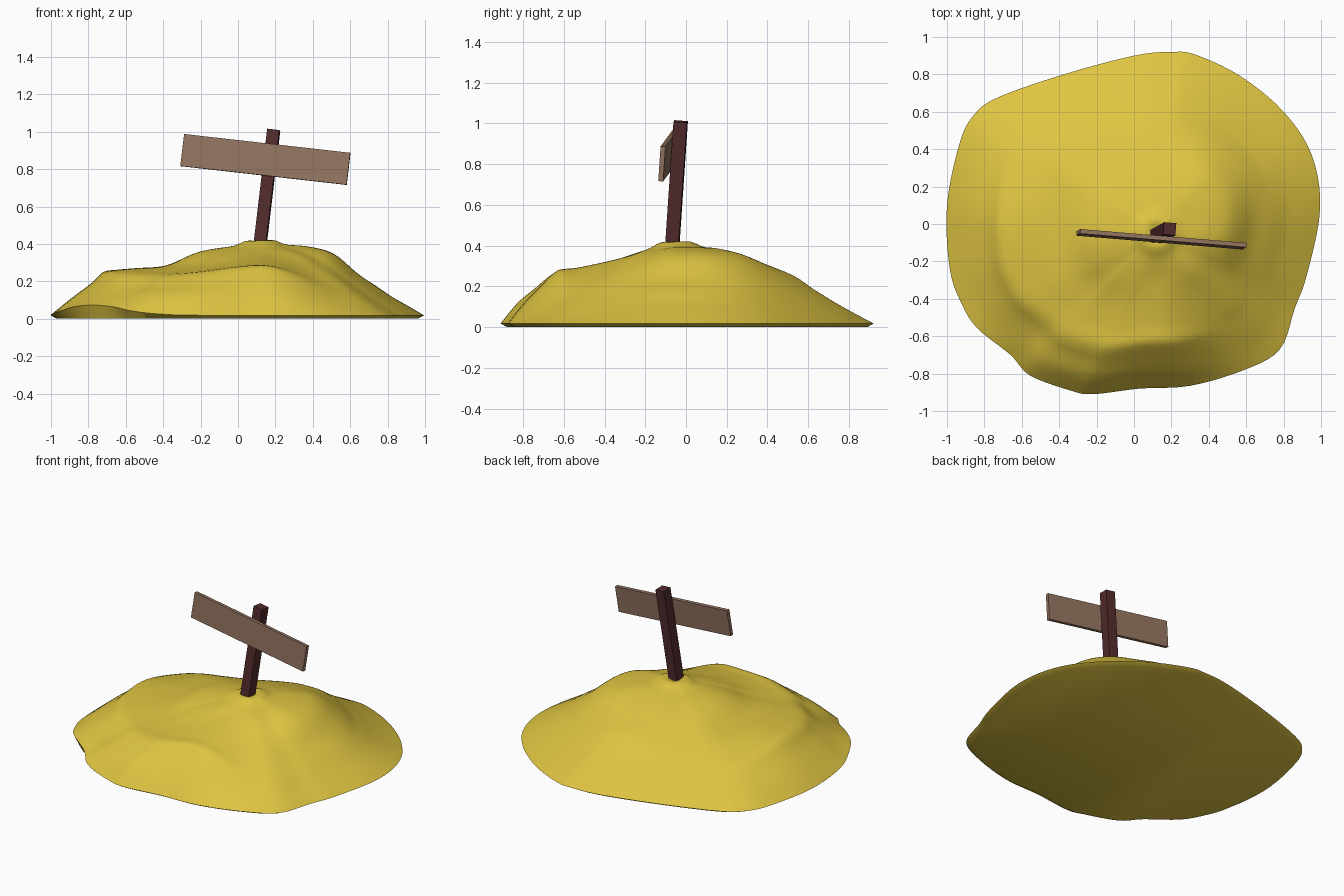
import bpy, bmesh, math
from mathutils import Vector, Matrix

if "Cube" in bpy.data.objects:
    bpy.data.objects.remove(bpy.data.objects["Cube"])


def material(name, rgb):
    m = bpy.data.materials.new(name)
    m.diffuse_color = (*rgb, 1)
    m.use_nodes = True
    m.node_tree.nodes["Principled BSDF"].inputs["Base Color"].default_value = m.diffuse_color
    return m


SAND = material("sand yellow", (0.73, 0.55, 0.053))
POST = material("dark red wood", (0.085, 0.024, 0.026))
BOARD = material("light brown wood", (0.29, 0.175, 0.115))


def finish(bm, name, mat):
    bmesh.ops.recalc_face_normals(bm, faces=bm.faces)
    me = bpy.data.meshes.new(name)
    bm.to_mesh(me)
    bm.free()
    me.materials.append(mat)
    ob = bpy.data.objects.new(name, me)
    bpy.context.collection.objects.link(ob)
    return ob


def catmull(a, b, c, d, t):
    return b + (c - a) * (0.5 * t) + (a * 2 - b * 5 + c * 4 - d) * (0.5 * t * t) \
        + (b * 3 - a - c * 3 + d) * (0.5 * t ** 3)


# Sand mound: outline seen from above
OUTLINE = [(.995, .08), (.95, .37), (.80, .60), (.57, .79), (.33, .905), (.2, .92),
           (0, .9), (-.375, .80), (-.72, .68), (-.85, .59), (-.93, .44), (-1, .1),
           (-.985, -.24), (-.92, -.43), (-.835, -.56), (-.66, -.70), (-.556, -.81),
           (-.34, -.89), (-.22, -.91), (.03, -.88), (.3, -.865), (.59, -.78),
           (.78, -.67), (.86, -.45), (.925, -.27)]
PEAK = Vector((.12, -.05))
# Heights along eight directions from the peak, counter-clockwise from +x
STEPS = [0, .15, .3, .45, .6, .7, .75, .8, .9, 1]
HEIGHTS = [[.40, .395, .385, .345, .235, .18, .15, .12, .07],
           [.40, .395, .385, .35, .25, .17, .14, .11, .06],
           [.40, .39, .355, .305, .25, .185, .155, .125, .07],
           [.40, .38, .34, .285, .225, .18, .155, .13, .075],
           [.40, .385, .355, .285, .27, .26, .25, .195, .11],
           [.40, .38, .34, .285, .25, .235, .215, .18, .125],
           [.40, .385, .345, .315, .29, .28, .245, .205, .12],
           [.40, .385, .35, .285, .215, .16, .135, .11, .06]]


def rim_height(deg):
    return .018 + .055 * math.exp(-((deg - 212) / 17) ** 2)


def height(deg, t):
    s = deg / 45
    k, f = int(s) % 8, s % 1
    f = f * f * (3 - 2 * f)
    row = [a + (b - a) * f for a, b in zip(HEIGHTS[k], HEIGHTS[(k + 1) % 8])]
    row.append(rim_height(deg))
    i = max(j for j in range(9) if STEPS[j] <= t)
    u = (t - STEPS[i]) / (STEPS[i + 1] - STEPS[i])
    # monotone-ish smooth interpolation with slope-scaled tangents

    def slope(j):
        if j == 0:
            return 0
        if j == 9:
            return (row[9] - row[8]) / .1
        return (row[j + 1] - row[j - 1]) / (STEPS[j + 1] - STEPS[j - 1])
    h = STEPS[i + 1] - STEPS[i]
    return ((2 * u ** 3 - 3 * u * u + 1) * row[i] + (u ** 3 - 2 * u * u + u) * h * slope(i)
            + (3 * u * u - 2 * u ** 3) * row[i + 1] + (u ** 3 - u * u) * h * slope(i + 1))


pts = [Vector(p) for p in OUTLINE]
n = len(pts)
rim = [catmull(pts[i - 1], pts[i], pts[(i + 1) % n], pts[(i + 2) % n], k / 5)
       for i in range(n) for k in range(5)]
bm = bmesh.new()
RINGS = 40
rings = []
for r in range(1, RINGS + 1):
    t = r / RINGS
    ring = []
    for p in rim:
        d = p - PEAK
        deg = math.degrees(math.atan2(d.y, d.x)) % 360
        z = height(deg, min(t, .9999))
        # raised collar of sand round the post
        z += .022 * math.exp(-((d.length * t - .07) / .045) ** 2)
        q = PEAK + d * t
        ring.append(bm.verts.new((q.x, q.y, z)))
    rings.append(ring)
# inward turned lower edge
rings.append([bm.verts.new((p.x * .965, p.y * .965, 0)) for p in rim])
m = len(rim)
for a, b in zip(rings, rings[1:]):
    for i in range(m):
        bm.faces.new((a[i], a[(i + 1) % m], b[(i + 1) % m], b[i]))
top = bm.verts.new((PEAK.x, PEAK.y, .40))
for i in range(m):
    bm.faces.new((top, rings[0][i], rings[0][(i + 1) % m]))
bm.faces.new(rings[-1])
mound = finish(bm, "sand_mound", SAND)
bpy.context.view_layer.objects.active = mound
mound.select_set(True)
bpy.ops.object.shade_smooth_by_angle(angle=math.radians(40))

# Shared leaning frame of the sign
Z = Vector((.07, .04, .59)).normalized()
X = Vector((.885, -.075, -.12))
X = (X - Z * X.dot(Z)).normalized()
Y = Z.cross(X)
ROT = Matrix((X, Y, Z)).transposed().to_4x4()


def plank(name, centre, size, mat):
    bm = bmesh.new()
    bmesh.ops.create_cube(bm, size=1)
    bmesh.ops.transform(bm, verts=bm.verts,
                        matrix=Matrix.Translation(centre) @ ROT @ Matrix.Diagonal((*size, 1)))
    return finish(bm, name, mat)


# Post and board
post_top = Vector((.191, -.026, 1.01))
plank("sign_post", post_top - Z * .36, (.066, .066, .72), POST)
plank("sign_board", Vector((.15, -.037, .848)) - Y * .045, (.897, .024, .172), BOARD)
